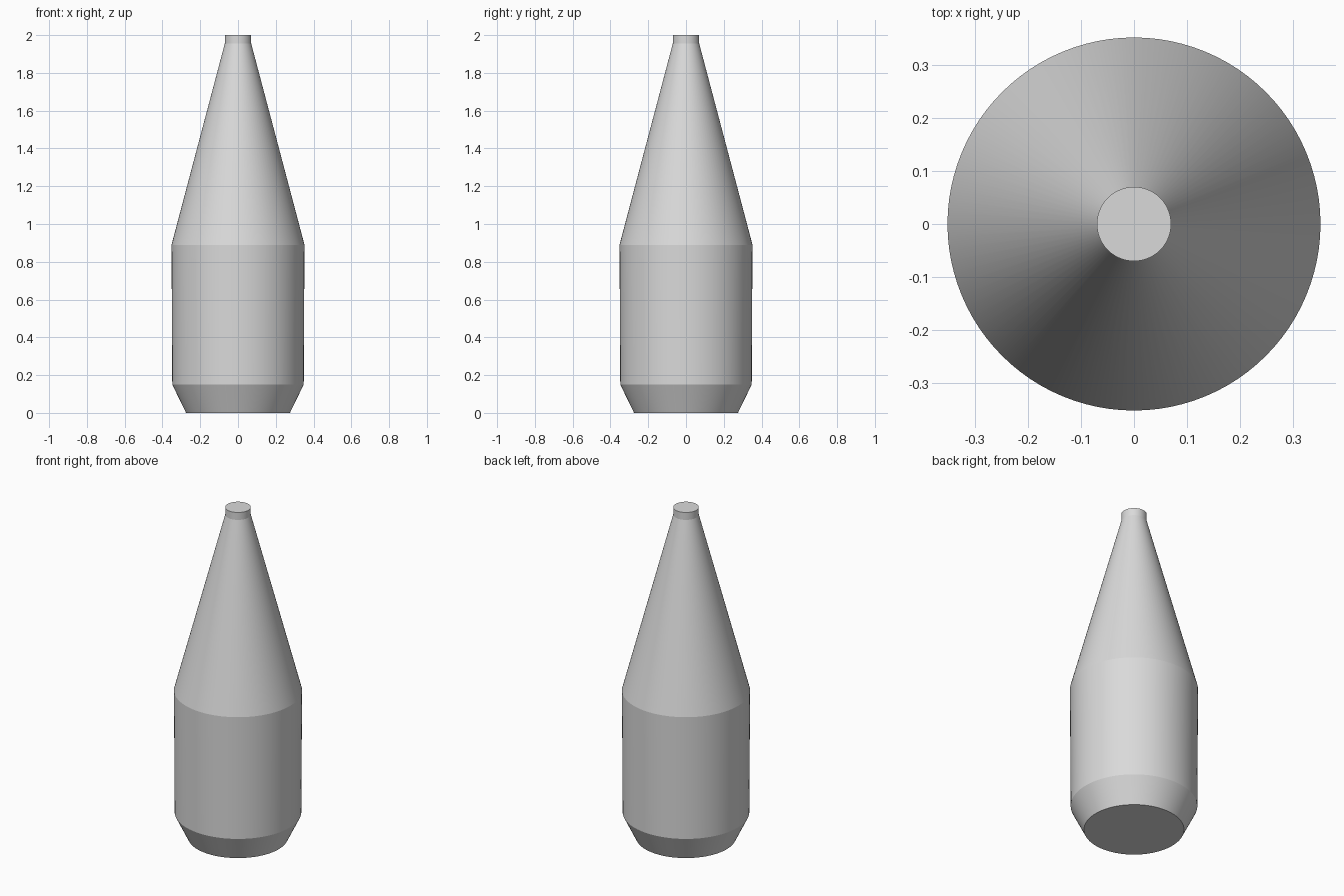
import bpy
import bmesh
import math

cube = bpy.data.objects.get("Cube")
if cube:
    bpy.data.objects.remove(cube, do_unlink=True)

SEGMENTS = 96

# Single grey material
grey = bpy.data.materials.new("light_grey")
grey.use_nodes = True
colour = (0.7, 0.7, 0.7, 1)
grey.diffuse_color = colour
grey.node_tree.nodes["Principled BSDF"].inputs["Base Color"].default_value = colour

# Outline (radius, height): chamfered foot, barrel, long taper, short neck
profile = [(0.275, 0), (0.348, 0.15), (0.352, 0.89), (0.07, 1.955), (0.07, 2)]


def lathe(name, outline):
    """Revolve an outline into a closed solid."""
    bm = bmesh.new()
    rings = []
    for radius, height in outline:
        angles = [math.tau * i / SEGMENTS for i in range(SEGMENTS)]
        rings.append([bm.verts.new((radius * math.cos(a), radius * math.sin(a), height))
                      for a in angles])
    for low, high in zip(rings, rings[1:]):
        for i in range(SEGMENTS):
            j = (i + 1) % SEGMENTS
            bm.faces.new((low[i], low[j], high[j], high[i]))
    bm.faces.new(reversed(rings[0]))
    bm.faces.new(rings[-1])
    mesh = bpy.data.meshes.new(name)
    bm.to_mesh(mesh)
    bm.free()
    mesh.materials.append(grey)
    obj = bpy.data.objects.new(name, mesh)
    bpy.context.collection.objects.link(obj)
    return obj


# Bottle body, smooth around and crisp at the rims
bottle = lathe("bottle_body", profile)
bpy.ops.object.select_all(action="DESELECT")
bottle.select_set(True)
bpy.context.view_layer.objects.active = bottle
bpy.ops.object.shade_smooth_by_angle(angle=math.radians(10))
